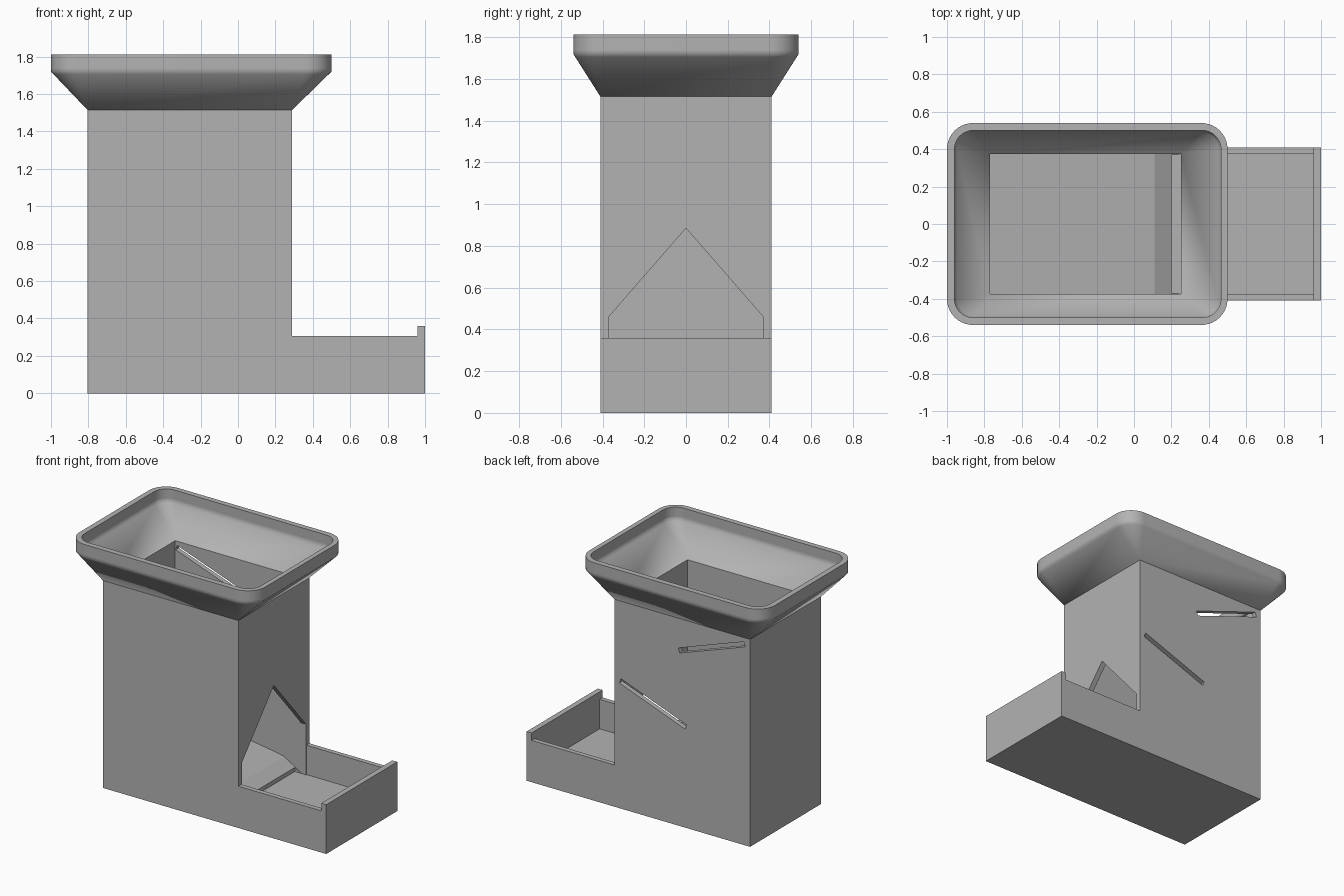
import bpy, bmesh, math
from mathutils import Vector

cube = bpy.data.objects.get("Cube")
if cube:
    bpy.data.objects.remove(cube, do_unlink=True)

grey = bpy.data.materials.new("plain grey")
grey.use_nodes = True
GREY = (0.45, 0.45, 0.45, 1)
grey.diffuse_color = GREY
grey.node_tree.nodes["Principled BSDF"].inputs["Base Color"].default_value = GREY


def make_object(name, bm):
    bmesh.ops.recalc_face_normals(bm, faces=bm.faces)
    mesh = bpy.data.meshes.new(name)
    bm.to_mesh(mesh)
    bm.free()
    mesh.materials.append(grey)
    obj = bpy.data.objects.new(name, mesh)
    bpy.context.collection.objects.link(obj)
    return obj


def prism(name, points, direction):
    """Extrude a planar outline along a direction."""
    bm = bmesh.new()
    face = bm.faces.new([bm.verts.new(p) for p in points])
    ext = bmesh.ops.extrude_face_region(bm, geom=[face])
    moved = [v for v in ext["geom"] if isinstance(v, bmesh.types.BMVert)]
    bmesh.ops.translate(bm, verts=moved, vec=direction)
    return make_object(name, bm)


def side_prism(name, profile, y0, y1):
    return prism(name, [(x, y0, z) for x, z in profile], (0, y1 - y0, 0))


def cut(target, cutter):
    mod = target.modifiers.new("cut", "BOOLEAN")
    mod.operation = "DIFFERENCE"
    mod.solver = "EXACT"
    mod.object = cutter
    bpy.context.view_layer.objects.active = target
    bpy.ops.object.modifier_apply(modifier=mod.name)
    bpy.data.objects.remove(cutter, do_unlink=True)


# Main dimensions
BACK, FACE, END = -0.805, 0.29, 1.0
HALF, INNER = 0.41, 0.375
IN_BACK, IN_FACE = -0.77, 0.25
TOP, FLOOR = 1.515, 0.09

# Tower and tray as one side profile
body = side_prism("tower_and_tray", [
    (BACK, 0), (END, 0), (END, 0.36), (0.96, 0.36), (0.96, 0.305),
    (FACE, 0.305), (FACE, TOP), (BACK, TOP)], -HALF, HALF)

# Shaft with a sloping floor
cut(body, side_prism("shaft", [
    (IN_BACK, 0.31), (0.0, 0.195), (0.11, 0.175), (IN_FACE, FLOOR),
    (IN_FACE, 1.7), (IN_BACK, 1.7)], -INNER, INNER))

# Tray pocket
cut(body, side_prism("pocket", [
    (FACE + 0.002, FLOOR), (0.96, FLOOR), (0.96, 0.5), (FACE + 0.002, 0.5)],
    -INNER, INNER))

# Gabled outlet between shaft and tray
gable = [(-0.37, FLOOR), (0.37, FLOOR), (0.37, 0.46), (0, 0.885), (-0.37, 0.46)]
cut(body, prism("outlet", [(0.2, y, z) for y, z in gable], (0.15, 0, 0)))

# Two tilted baffle slots through the back wall
for start, end in (((-0.76, 1.467), (-0.23, 1.28)), ((0.245, 0.932), (-0.286, 0.736))):
    a, b = Vector(start), Vector(end)
    side = (b - a).orthogonal().normalized() * 0.018
    cut(body, side_prism("slot", [a + side, b + side, b - side, a - side], 0.3, 0.5))


# Flared hopper: rounded rectangles lofted from outside over the rim to inside
def ring(x0, x1, half, radius, z, steps=10):
    pts = []
    for q, (cx, cy) in enumerate([(x1 - radius, half - radius), (x0 + radius, half - radius),
                                  (x0 + radius, radius - half), (x1 - radius, radius - half)]):
        for i in range(steps + 1):
            t = math.pi / 2 * (q + i / steps)
            pts.append(Vector((cx + radius * math.cos(t), cy + radius * math.sin(t), z)))
    return pts


def blend(a, b, t):
    return [p.lerp(q, t) for p, q in zip(a, b)]


def shell(base, knee, rim):
    """Flare and collar with tight support rings around the knee."""
    return [base, blend(base, knee, 0.93), knee, blend(knee, rim, 0.2), rim]


outer = shell(ring(BACK, FACE, HALF, 0, TOP),
              ring(-1.0, 0.5, 0.54, 0.14, 1.72),
              ring(-1.0, 0.5, 0.54, 0.14, 1.812))
inner = shell(ring(IN_BACK, IN_FACE, INNER, 0, TOP),
              ring(-0.96, 0.465, 0.5, 0.1, 1.73),
              ring(-0.96, 0.465, 0.5, 0.1, 1.812))

bm = bmesh.new()
loops = [[bm.verts.new(p) for p in r] for r in outer + inner[::-1]]
loops.append(loops[0])
for a, b in zip(loops, loops[1:]):
    for i in range(len(a)):
        j = (i + 1) % len(a)
        bm.faces.new((a[i], a[j], b[j], b[i]))
bmesh.ops.remove_doubles(bm, verts=bm.verts, dist=0.0001)
hopper = make_object("hopper", bm)

bpy.ops.object.select_all(action="DESELECT")
hopper.select_set(True)
bpy.context.view_layer.objects.active = hopper
bpy.ops.object.shade_smooth_by_angle(angle=math.radians(50))
